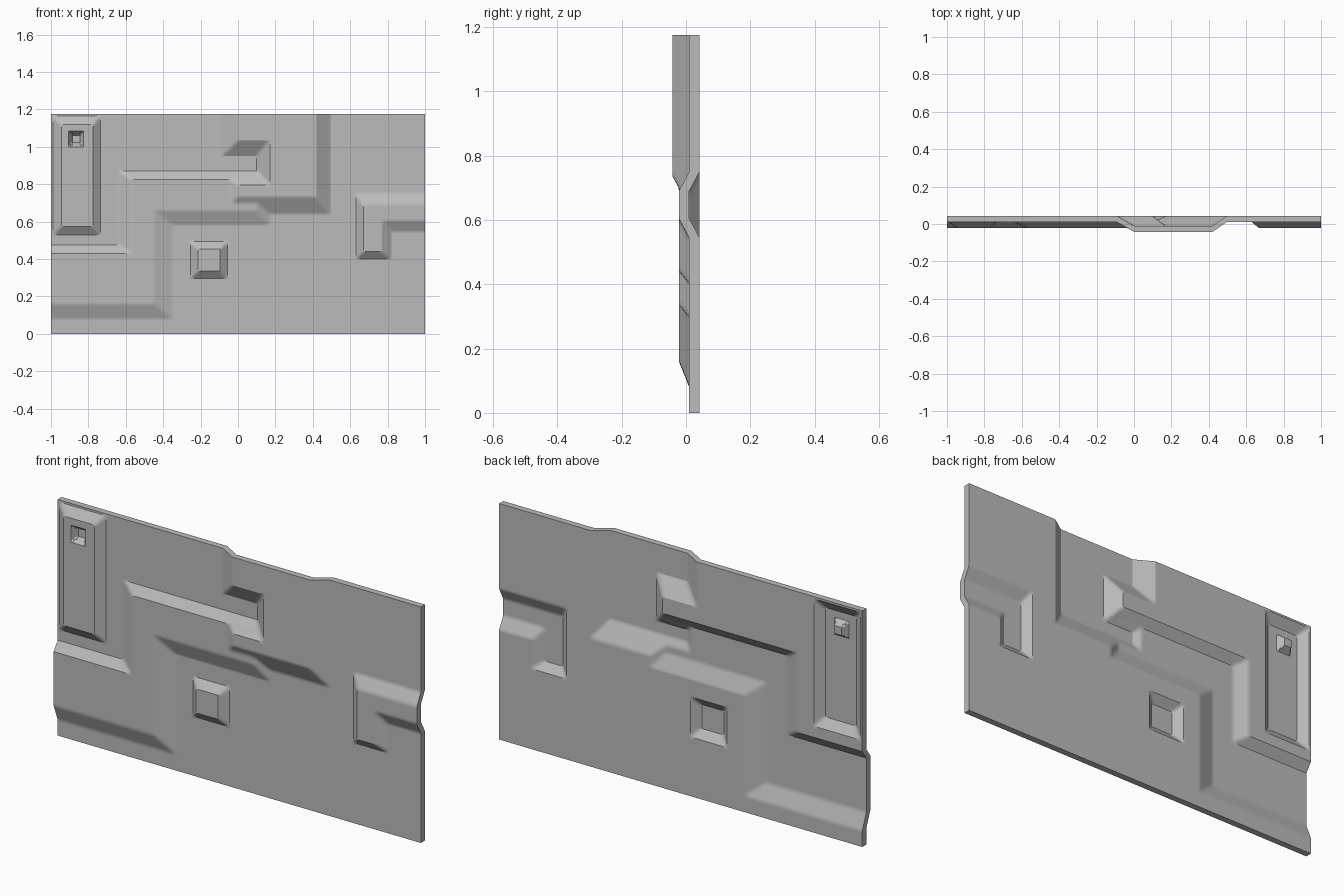
import bpy
import bmesh
import math

cube = bpy.data.objects.get("Cube")
if cube:
    bpy.data.objects.remove(cube, do_unlink=True)

TOP, FRONT, THICK = 1.175, 0.01, 0.032
LOW, HIGH = 0.032, 0.052       # the two relief heights
STEP = 0.0125
OPEN_LO, OPEN_HI = (-3, -2), (2, 3)   # flanks that run past the panel edge

# Each relief: x flanks (foot, crest, crest, foot), then z flanks
lower_block = ((*OPEN_LO, -0.45, -0.35), (0.08, 0.16, 0.43, 0.475))
column = ((-0.635, -0.57, -0.45, -0.35), (0.08, 0.16, 0.825, 0.87))
middle_band = ((-0.635, -0.57, 0.10, 0.17), (0.58, 0.66, 0.825, 0.87))
upper_block = ((-0.09, 0.0, 0.42, 0.495), (0.64, 0.735, *OPEN_HI))
channel = ((*OPEN_LO, 0.10, 0.17), (0.795, 0.865, 0.95, 1.035))
tall_plate = ((-0.99, -0.945, -0.775, -0.735), (0.53, 0.575, 1.12, 1.165))
tall_plate_pit = ((-0.905, -0.885, -0.845, -0.825), (1.0, 1.022, 1.062, 1.085))
square_boss = ((-0.255, -0.215, -0.095, -0.055), (0.295, 0.335, 0.455, 0.495))
right_arm = ((0.63, 0.67, *OPEN_HI), (0.545, 0.605, 0.69, 0.75))
right_leg = ((0.63, 0.67, 0.77, 0.82), (0.40, 0.44, 0.69, 0.75))
reliefs = [lower_block, column, middle_band, upper_block, channel, tall_plate,
           tall_plate_pit, square_boss, right_arm, right_leg]


def ramp(v, flanks):
    a, b, c, d = flanks
    return max(0, min(1, (v - a) / (b - a), (d - v) / (d - c)))


def rise(x, z, relief):
    return min(ramp(x, relief[0]), ramp(z, relief[1]))


def height(x, z):
    low = max(rise(x, z, r) for r in
              (lower_block, column, middle_band, square_boss, right_arm, right_leg))
    plate = min(rise(x, z, tall_plate), 1 - rise(x, z, tall_plate_pit))
    high = min(rise(x, z, upper_block), 1 - rise(x, z, channel))
    return max(LOW * low, LOW * plate, HIGH * high)


def grid_lines(lo, hi, axis):
    """Lines on every flank edge, with even filling between."""
    cuts = sorted({lo, hi} | {v for r in reliefs for v in r[axis] if lo < v < hi})
    lines = [lo]
    for a, b in zip(cuts, cuts[1:]):
        n = math.ceil((b - a) / STEP)
        lines += [a + (b - a) * k / n for k in range(1, n + 1)]
    return lines


# Relief panel: front sheet, matching back sheet and rim
xs, zs = grid_lines(-1, 1, 0), grid_lines(0, TOP, 1)
nx, nz = len(xs), len(zs)
bm = bmesh.new()
sheets = []
for offset in (0, THICK):
    sheets.append([[bm.verts.new((x, FRONT - height(x, z) + offset, z))
                    for z in zs] for x in xs])
front, back = sheets
for i in range(nx - 1):
    for j in range(nz - 1):
        ring = [(i, j), (i + 1, j), (i + 1, j + 1), (i, j + 1)]
        bm.faces.new([front[a][b] for a, b in ring])
        bm.faces.new([back[a][b] for a, b in reversed(ring)])
rim = ([(i, 0) for i in range(nx - 1)] + [(nx - 1, j) for j in range(nz - 1)]
       + [(i, nz - 1) for i in range(nx - 1, 0, -1)] + [(0, j) for j in range(nz - 1, 0, -1)])
for (a, b), (c, d) in zip(rim, rim[1:] + rim[:1]):
    bm.faces.new([front[c][d], front[a][b], back[a][b], back[c][d]])

mesh = bpy.data.meshes.new("relief_panel")
bm.to_mesh(mesh)
bm.free()
panel = bpy.data.objects.new("relief_panel", mesh)
bpy.context.collection.objects.link(panel)

# Plain grey finish
grey = bpy.data.materials.new("plain_grey")
grey.use_nodes = True
grey.diffuse_color = (0.5, 0.5, 0.5, 1)
grey.node_tree.nodes["Principled BSDF"].inputs["Base Color"].default_value = (0.5, 0.5, 0.5, 1)
mesh.materials.append(grey)

bpy.ops.object.select_all(action="DESELECT")
panel.select_set(True)
bpy.context.view_layer.objects.active = panel
bpy.ops.object.shade_smooth_by_angle(angle=math.radians(30))
